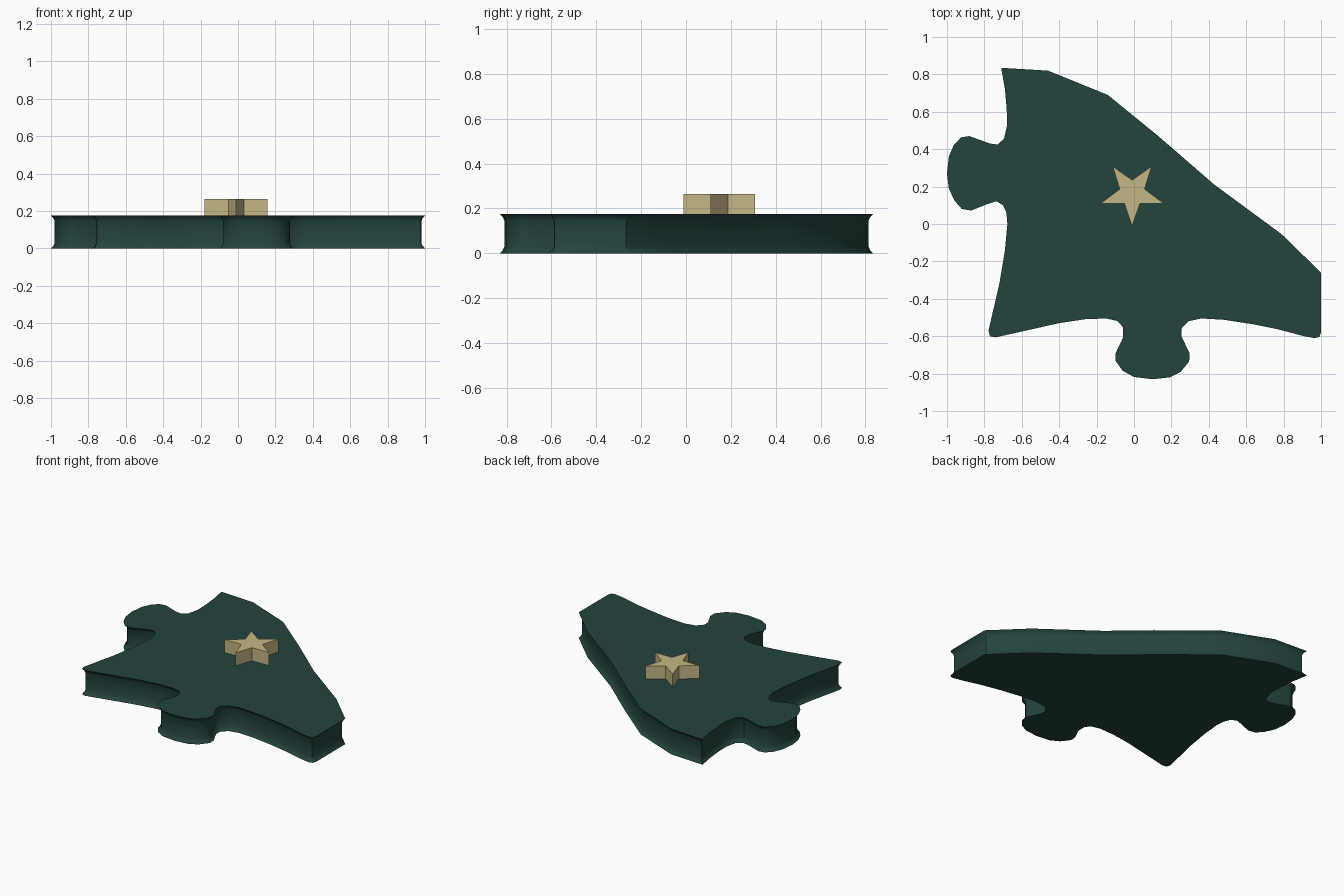
import bpy, bmesh, math
from mathutils import Vector

if "Cube" in bpy.data.objects:
    bpy.data.objects.remove(bpy.data.objects["Cube"])


def material(name, rgb):
    m = bpy.data.materials.new(name)
    m.diffuse_color = (*rgb, 1)
    m.use_nodes = True
    m.node_tree.nodes["Principled BSDF"].inputs["Base Color"].default_value = m.diffuse_color
    return m


def loft(name, rings, mat):
    """Join stacked closed rings with side quads and cap both ends."""
    bm = bmesh.new()
    loops = [[bm.verts.new(p) for p in ring] for ring in rings]
    n = len(loops[0])
    for a, b in zip(loops, loops[1:]):
        for i in range(n):
            j = (i + 1) % n
            bm.faces.new((a[i], a[j], b[j], b[i]))
    bm.faces.new(loops[0][::-1])
    bm.faces.new(loops[-1])
    bmesh.ops.recalc_face_normals(bm, faces=bm.faces)
    me = bpy.data.meshes.new(name)
    bm.to_mesh(me)
    bm.free()
    ob = bpy.data.objects.new(name, me)
    bpy.context.collection.objects.link(ob)
    me.materials.append(mat)
    return ob


def inset(points, d):
    """Mitred inward offset of a clockwise outline."""
    out = []
    for i, p in enumerate(points):
        a = (p - points[i - 1]).normalized()
        b = (points[(i + 1) % len(points)] - p).normalized()
        na, nb = Vector((a.y, -a.x)), Vector((b.y, -b.x))
        out.append(p + (na + nb) * (d / max(1 + na.dot(nb), 0.5)))
    return out


# Outline, clockwise from the back left tip
outline = [Vector(p) for p in [
    # angular back edge and right end
    (-.71, .835), (-.46, .82), (-.14, .69), (.13, .47), (.43, .21),
    (.79, -.055), (1, -.26), (1, -.58), (.99, -.604), (.965, -.61),
    # front edge with its tab
    (.91, -.6), (.77, -.563), (.63, -.535), (.48, -.512), (.36, -.505),
    (.29, -.52), (.253, -.56), (.253, -.6), (.297, -.69), (.295, -.735),
    (.25, -.79), (.19, -.82), (.1, -.83), (0, -.818), (-.06, -.785),
    (-.1, -.73), (-.098, -.69), (-.06, -.61), (-.06, -.55), (-.09, -.518),
    (-.15, -.505), (-.26, -.509), (-.4, -.53), (-.74, -.606),
    (-.77, -.6), (-.778, -.57),
    # left edge with its tab
    (-.72, -.32), (-.69, -.14), (-.677, 0), (-.682, .06), (-.7, .1),
    (-.735, .122), (-.78, .108), (-.87, .072), (-.92, .08), (-.96, .125),
    (-.99, .19), (-1, .27), (-.99, .36), (-.965, .42), (-.925, .463),
    (-.88, .47), (-.77, .43), (-.73, .425), (-.695, .455), (-.678, .53),
    (-.681, .62), (-.69, .72)]]

# Puzzle slab with a hollowed side wall
green = material("dark green", (0.0175, 0.057, 0.048))
profile = [(0, 0), (.012, .012), (.03, .02), (.145, .02), (.163, .012), (.175, 0)]
slab = loft("puzzle_slab", [[(p.x, p.y, z) for p in inset(outline, d)]
                            for z, d in profile], green)
bpy.context.view_layer.objects.active = slab
slab.select_set(True)
bpy.ops.object.shade_smooth_by_angle(angle=math.radians(40))

# Raised five-pointed star, one tip to the front
tan = material("pale gold", (0.55, 0.47, 0.235))
star = []
for k in range(10):
    r, t = (.177, .07)[k % 2], -math.pi / 2 + k * math.pi / 5
    star.append((-.01 + r * math.cos(t), .165 + r * math.sin(t)))
loft("star", [[(x, y, z) for x, y in star] for z in (.17, .265)], tan)
